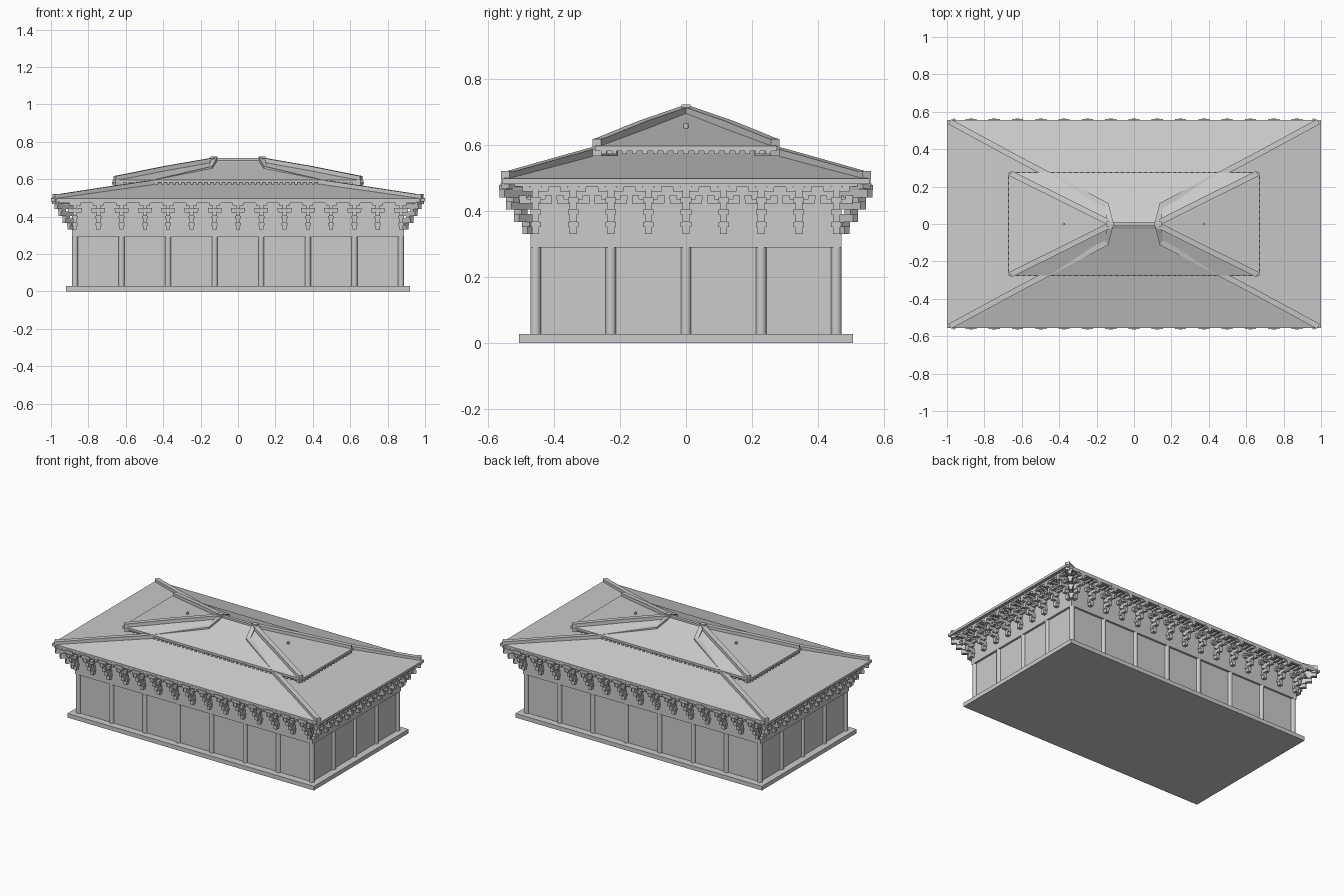
import bpy, bmesh, math
from mathutils import Matrix, Vector

if "Cube" in bpy.data.objects:
    bpy.data.objects.remove(bpy.data.objects["Cube"])

SIGNS = [(1, 1), (-1, 1), (-1, -1), (1, -1)]


def finish(bm, name, smooth=False):
    bmesh.ops.recalc_face_normals(bm, faces=bm.faces)
    me = bpy.data.meshes.new(name)
    bm.to_mesh(me)
    bm.free()
    ob = bpy.data.objects.new(name, me)
    bpy.context.collection.objects.link(ob)
    if smooth:
        bpy.context.view_layer.objects.active = ob
        ob.select_set(True)
        bpy.ops.object.shade_smooth_by_angle(angle=math.radians(35))
        ob.select_set(False)
    return ob


def box(bm, x0, x1, y0, y1, z0, z1, mat=Matrix()):
    m = (mat @ Matrix.Translation(((x0 + x1) / 2, (y0 + y1) / 2, (z0 + z1) / 2))
         @ Matrix.Diagonal((x1 - x0, y1 - y0, z1 - z0, 1)))
    bmesh.ops.create_cube(bm, size=1, matrix=m)


def cylinder(bm, x, y, z0, z1, r, n=16):
    bmesh.ops.create_cone(bm, cap_ends=True, segments=n, radius1=r, radius2=r, depth=z1 - z0,
                          matrix=Matrix.Translation((x, y, (z0 + z1) / 2)))


def loft(bm, rings):
    rows = [[bm.verts.new(p) for p in ring] for ring in rings]
    for a, b in zip(rows, rows[1:]):
        for i in range(4):
            j = (i + 1) % 4
            bm.faces.new((a[i], a[j], b[j], b[i]))
    bm.faces.new(rows[0])
    bm.faces.new(rows[-1])


def rect(x, y, z):
    return [(x * sx, y * sy, z) for sx, sy in SIGNS]


def sweep(bm, path, w, h):
    # rectangular bar along a path, its bottom on the path
    pts = [Vector(p) for p in path]
    rings = []
    for i, p in enumerate(pts):
        d = pts[min(i + 1, len(pts) - 1)] - pts[max(i - 1, 0)]
        s = Vector((-d.y, d.x, 0)).normalized() * w / 2
        up = Vector((0, 0, h))
        rings.append([p - s, p + s, p + s + up, p - s + up])
    loft(bm, rings)


# Plinth, recessed wall, wall band above the columns
for name, dims in {"plinth": (.92, .505, 0, .028), "wall": (.873, .457, .028, .29),
                   "upper_wall": (.887, .47, .29, .49)}.items():
    bm = bmesh.new()
    x, y, a, b = dims
    box(bm, -x, x, -y, y, a, b)
    finish(bm, name)

# Columns round the perimeter
bm = bmesh.new()
xs = [(-3.5 + i) * .249 for i in range(8)]
ys = [(-2 + i) * .2275 for i in range(5)]
for x in xs:
    for s in (-1, 1):
        cylinder(bm, x, s * .455, .028, .29, .016)
for y in ys[1:-1]:
    for s in (-1, 1):
        cylinder(bm, s * .871, y, .028, .29, .016)
finish(bm, "columns", True)


# Stepped bracket sets, local +x pointing outwards
def bracket(bm, x, y, ang, half, stretch=1.0):
    m = Matrix.Translation((x, y, 0)) @ Matrix.Rotation(ang, 4, 'Z')
    for i, out in enumerate((.025, .05, .074, .095)):
        z, out = .33 + .037 * i, out * stretch
        box(bm, -.02, out, -.011, .011, z, z + .024, m)
        box(bm, out - .03, out - .004, -.016, .016, z + .022, z + .037, m)
    if half:
        for u, z, w in ((.012, .422, half), (.055, .422, half), (.08, .459, half * .8)):
            box(bm, u - .008, u + .008, -w, w, z, z + .014, m)
            for v in (-w + .01, 0, w - .01):
                box(bm, u - .011, u + .011, v - .011, v + .011, z + .012, z + .024, m)


bm = bmesh.new()
for i in range(-7, 8):
    for s in (-1, 1):
        bracket(bm, i * .1245, s * .47, s * math.pi / 2, .036)
for i in range(-4, 5):
    for s in (-1, 1):
        bracket(bm, s * .887, i * .1138, 0 if s > 0 else math.pi, .049)
for sx, sy in SIGNS:
    bracket(bm, sx * .88, sy * .463, math.atan2(sy, sx), 0, 1.4)
finish(bm, "brackets")

# Eave purlins resting on the brackets
bm = bmesh.new()
for s in (-1, 1):
    box(bm, -.975, .975, s * .548 - .008, s * .548 + .008, .474, .486)
    box(bm, s * .967 - .008, s * .967 + .008, -.555, .555, .474, .486)
finish(bm, "purlins")

# Lower roof: concave hipped shell up to the ridge
bm = bmesh.new()
loft(bm, [rect(.86, .44, .505), rect(1, .555, .482), rect(1, .555, .498), rect(.67, .376, .545),
          rect(.479, .275, .572), rect(.147, .1, .65), rect(.125, .004, .704)])
finish(bm, "lower_roof")

# Upper roof: smaller hipped layer overlapping the lower one
bm = bmesh.new()
loft(bm, [rect(.55, .2, .585), rect(.67, .275, .582), rect(.67, .275, .597),
          rect(.38, .132, .65), rect(.125, .004, .7)])
finish(bm, "upper_roof")


# Rafter ends under each eave
def rafters(name, ex, ey, z0, z1, depth, over, step):
    bm = bmesh.new()
    for n, e, other, swap in ((int(ex * .96 / step), ey, ex, False), (int(ey * .94 / step), ex, ey, True)):
        for i in range(-n, n + 1):
            for s in (-1, 1):
                a, b = sorted((s * (e - depth), s * (e + over)))
                t = i * step
                if swap:
                    box(bm, a, b, t - .007, t + .007, z0, z1)
                else:
                    box(bm, t - .007, t + .007, a, b, z0, z1)
    finish(bm, name)


rafters("lower_rafters", 1, .555, .482, .494, .1, 0, .031)
rafters("upper_rafters", .67, .275, .572, .584, .06, .004, .031)

# Hip ridges on both roofs, with hip rafters under the corners
bm = bmesh.new()
for sx, sy in SIGNS:
    for path in ([(.985, .547, .497), (.95, .528, .497), (.67, .376, .54), (.479, .275, .568),
                  (.147, .1, .645), (.125, .004, .695)],
                 [(.66, .27, .593), (.63, .255, .598), (.38, .132, .648), (.125, .004, .692)]):
        sweep(bm, [(x * sx, y * sy, z) for x, y, z in path], .03, .024)
    for path, h in (([(.985, .547, .468), (.88, .46, .468)], .03),
                    ([(.66, .27, .567), (.55, .22, .567)], .02)):
        sweep(bm, [(x * sx, y * sy, z) for x, y, z in path], .03, h)
finish(bm, "hip_ridges")

# Main ridge with end blocks, and small roof pegs on the end slopes
bm = bmesh.new()
box(bm, -.125, .125, -.01, .01, .695, .713)
for s in (-1, 1):
    box(bm, s * .128 - .018, s * .128 + .018, -.013, .013, .698, .722)
finish(bm, "main_ridge")
bm = bmesh.new()
for s in (-1, 1):
    cylinder(bm, s * .375, 0, .63, .664, .007, 12)
finish(bm, "roof_pegs", True)
